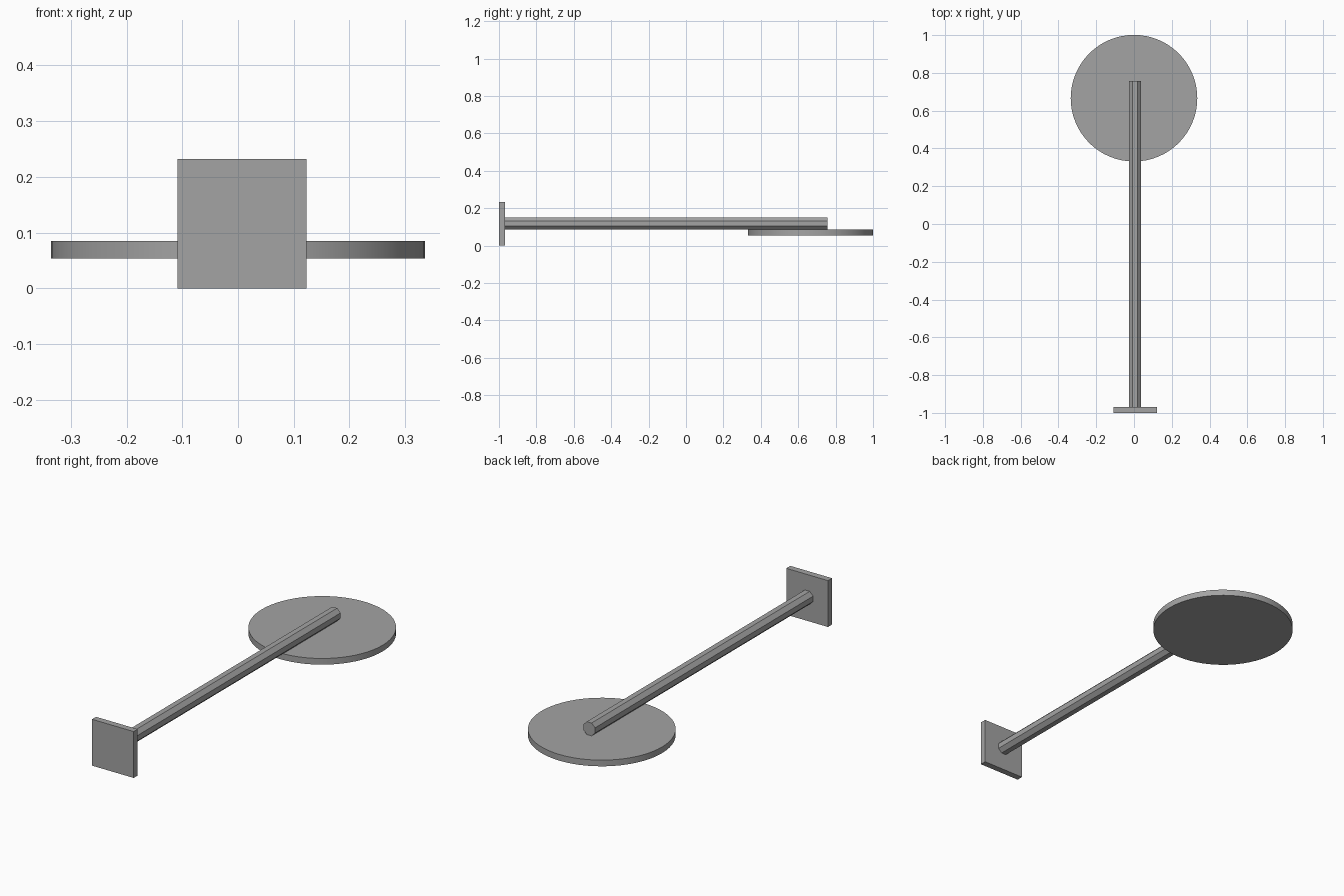
import bpy
from math import pi

if "Cube" in bpy.data.objects:
    bpy.data.objects.remove(bpy.data.objects["Cube"])

# Dark grey finish shared by all parts
grey = bpy.data.materials.new("dark_grey")
grey.diffuse_color = (0.37, 0.37, 0.37, 1)
grey.use_nodes = True
grey.node_tree.nodes["Principled BSDF"].inputs["Base Color"].default_value = grey.diffuse_color


def cylinder(name, sides, radius, depth, loc, rot=(0, 0, 0)):
    bpy.ops.mesh.primitive_cylinder_add(vertices=sides, radius=radius, depth=depth,
                                        location=loc, rotation=rot)
    ob = bpy.context.object
    ob.name = name
    ob.data.materials.append(grey)
    return ob


# Square mounting plate at the front
bpy.ops.mesh.primitive_cube_add(size=1, location=(0.007, -0.984, 0.116))
plate = bpy.context.object
plate.name = "mounting_plate"
plate.scale = (0.231, 0.032, 0.232)
plate.data.materials.append(grey)

# Octagonal arm running back from the plate, resting on the disc
arm_start, arm_end = -0.97, 0.757
cylinder("arm", 8, 0.035, arm_end - arm_start,
         (0.006, (arm_start + arm_end) / 2, 0.119), (pi / 2, pi / 8, 0))

# Round flat head under the far end of the arm
head = cylinder("round_head", 64, 0.335, 0.031, (0, 0.666, 0.0695))
bpy.ops.object.shade_smooth_by_angle(angle=pi / 6)
